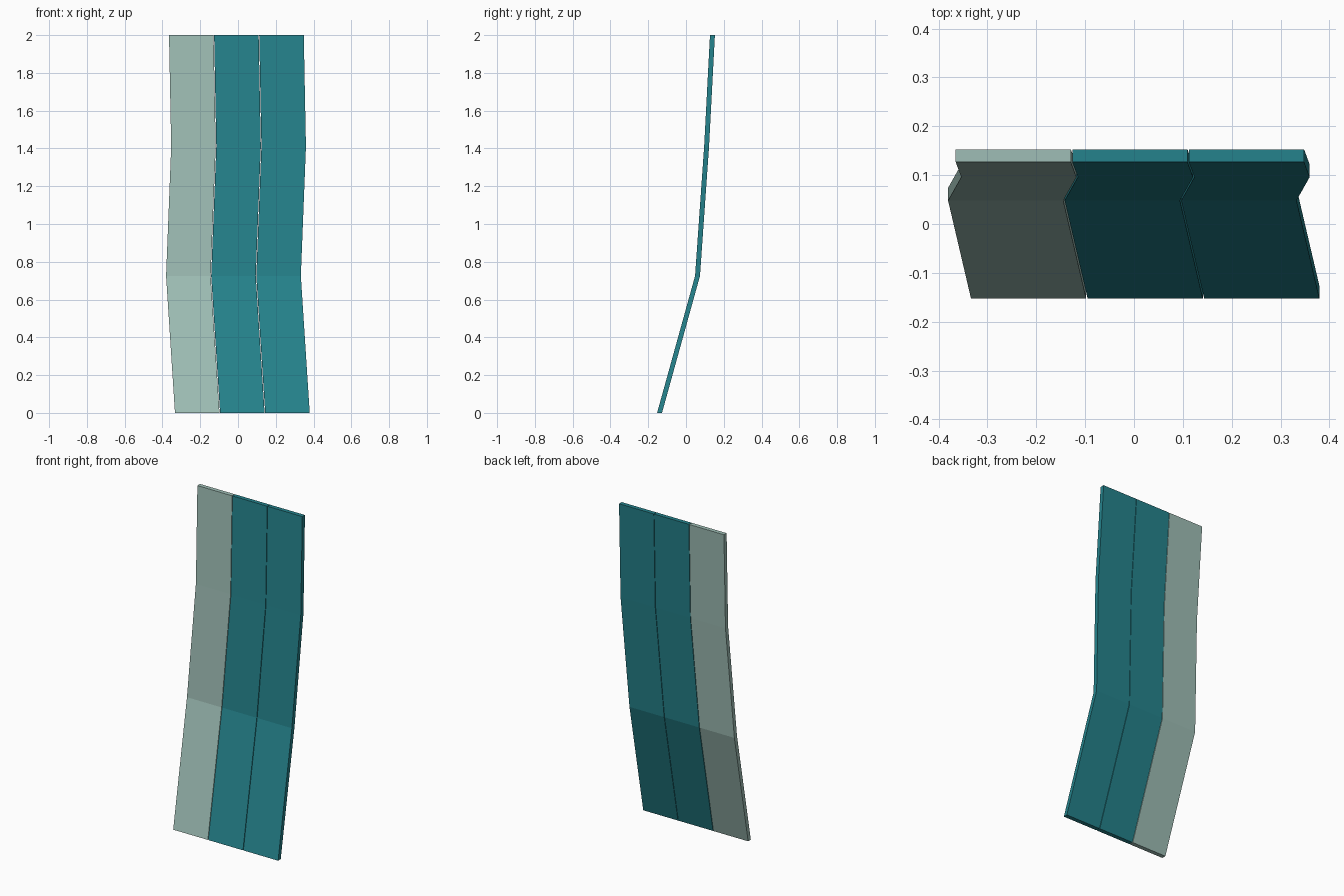
import bpy
import bmesh

cube = bpy.data.objects.get("Cube")
if cube:
    bpy.data.objects.remove(cube, do_unlink=True)


def make_material(name, color):
    mat = bpy.data.materials.new(name)
    mat.use_nodes = True
    mat.diffuse_color = color
    mat.node_tree.nodes["Principled BSDF"].inputs["Base Color"].default_value = color
    return mat


teal = make_material("teal", (0.018, 0.225, 0.262, 1))
pale = make_material("pale_sage", (0.345, 0.515, 0.465, 1))

# Bent centre line shared by all slats: x, front y, z
PATH = [(0.023, -0.153, 0), (-0.024, 0.048, 0.725),
        (0.003, 0.096, 1.41), (-0.0085, 0.127, 2)]
PITCH, GAP, DEPTH = 0.2388, 0.003, 0.026


def slat(name, offset, mat):
    """Sweep a flat rectangular section along the bent centre line."""
    bm = bmesh.new()
    half = (PITCH - GAP) / 2
    rings = []
    for x, y, z in PATH:
        corners = [(-half, 0), (half, 0), (half, DEPTH), (-half, DEPTH)]
        rings.append([bm.verts.new((x + offset + dx, y + dy, z)) for dx, dy in corners])
    for low, high in zip(rings, rings[1:]):
        for i in range(4):
            j = (i + 1) % 4
            bm.faces.new((low[i], low[j], high[j], high[i]))
    bm.faces.new(rings[0][::-1])
    bm.faces.new(rings[-1])
    bmesh.ops.recalc_face_normals(bm, faces=bm.faces[:])
    mesh = bpy.data.meshes.new(name)
    bm.to_mesh(mesh)
    bm.free()
    mesh.materials.append(mat)
    obj = bpy.data.objects.new(name, mesh)
    bpy.context.collection.objects.link(obj)


# Three slats side by side
slat("right_slat", -PITCH, pale)
slat("middle_slat", 0, teal)
slat("left_slat", PITCH, teal)
